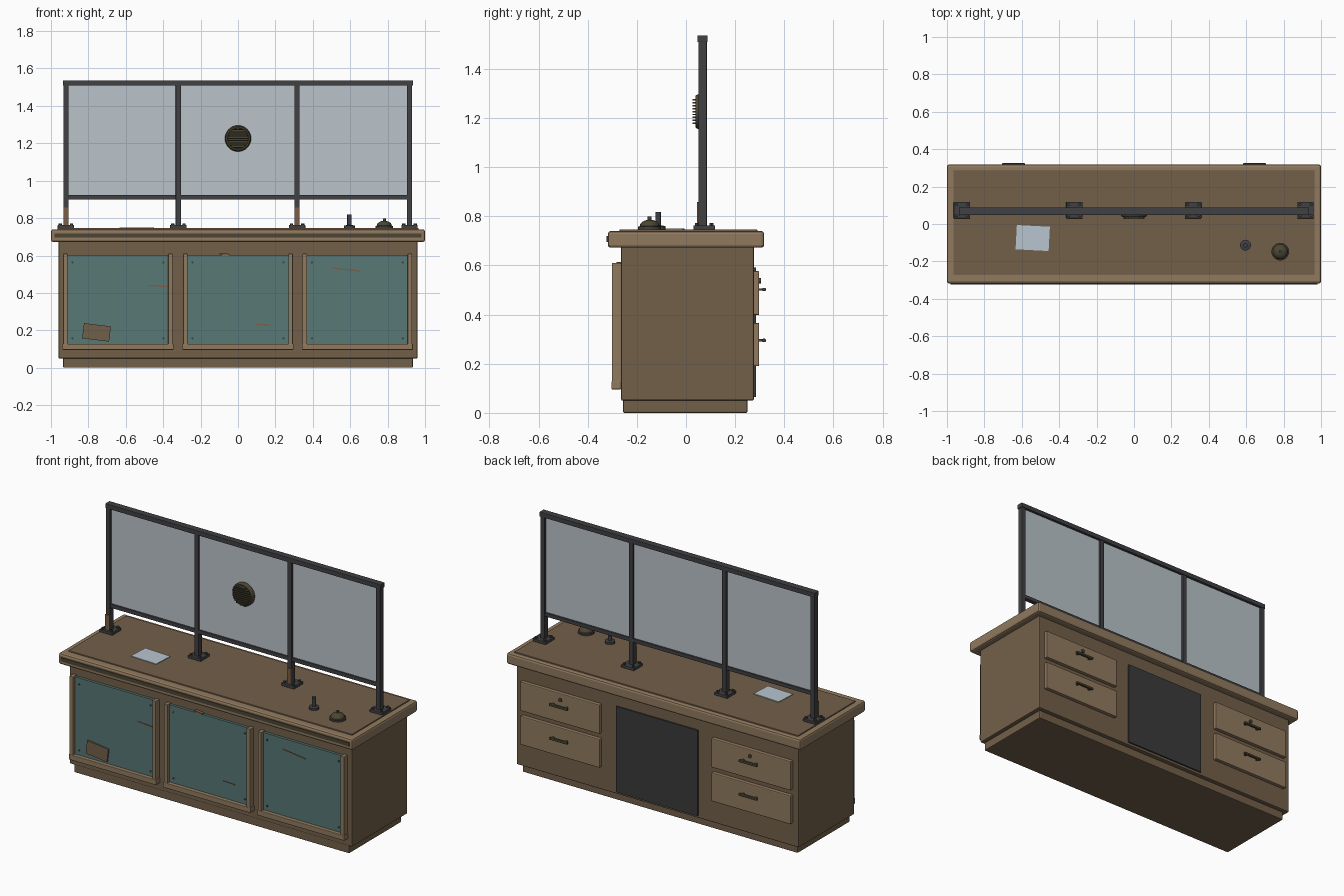
import bpy, bmesh, math
from mathutils import Matrix, Vector

cube = bpy.data.objects.get("Cube")
if cube:
    bpy.data.objects.remove(cube, do_unlink=True)


def material(name, r, g, b):
    m = bpy.data.materials.new(name)
    m.use_nodes = True
    m.diffuse_color = (r, g, b, 1)
    m.node_tree.nodes["Principled BSDF"].inputs["Base Color"].default_value = (r, g, b, 1)
    return m


wood = material("brown wood", .171, .115, .068)
trim = material("light wood", .283, .195, .114)
teal = material("teal paint", .095, .188, .178)
metal = material("dark metal", .052, .052, .057)
glass = material("pale glass", .49, .55, .585)
brass = material("old brass", .07, .06, .033)
charcoal = material("charcoal", .043, .043, .043)
paper = material("paper", .48, .56, .63)
rust = material("rust", .2, .11, .06)


def finish(name, bm, mat, smooth=False):
    mesh = bpy.data.meshes.new(name)
    bm.to_mesh(mesh)
    bm.free()
    mesh.materials.append(mat)
    ob = bpy.data.objects.new(name, mesh)
    bpy.context.collection.objects.link(ob)
    if smooth:
        bpy.ops.object.select_all(action='DESELECT')
        ob.select_set(True)
        bpy.context.view_layer.objects.active = ob
        bpy.ops.object.shade_smooth_by_angle(angle=math.radians(40))
    return ob


def box(name, mat, x, y, z, bevel=0, tilt=0, axis='Y'):
    """Box from (min, max) pairs, turned by tilt degrees about its centre."""
    bm = bmesh.new()
    bmesh.ops.create_cube(bm, size=1)
    bmesh.ops.scale(bm, vec=(x[1] - x[0], y[1] - y[0], z[1] - z[0]), verts=bm.verts)
    if bevel:
        bmesh.ops.bevel(bm, geom=bm.edges[:], offset=bevel, segments=2,
                        profile=.5, affect='EDGES')
    centre = Vector((sum(x) / 2, sum(y) / 2, sum(z) / 2))
    bm.transform(Matrix.Translation(centre) @ Matrix.Rotation(math.radians(tilt), 4, axis))
    return finish(name, bm, mat)


def lathe(name, mat, at, profile, sides=24, forward=False):
    """Spin a (radius, height) profile about z, or about -y if forward."""
    bm = bmesh.new()
    verts = [bm.verts.new((r, 0, h)) for r, h in profile]
    edges = [bm.edges.new(p) for p in zip(verts, verts[1:])]
    bmesh.ops.spin(bm, geom=verts + edges, axis=(0, 0, 1), cent=(0, 0, 0),
                   angle=math.tau, steps=sides)
    bmesh.ops.remove_doubles(bm, verts=bm.verts, dist=1e-5)
    bmesh.ops.recalc_face_normals(bm, faces=bm.faces)
    turn = Matrix.Rotation(math.pi / 2, 4, 'X') if forward else Matrix()
    bm.transform(Matrix.Translation(at) @ turn)
    return finish(name, bm, mat, True)


def disc(r, h):
    return [(0, 0), (r, 0), (r, h), (0, h)]


# Cabinet and worktop
box("plinth", wood, (-.935, .935), (-.256, .25), (0, .06), .005)
box("cabinet_body", wood, (-.96, .96), (-.264, .276), (.05, .68), .006)
box("worktop_edge", trim, (-1, 1), (-.318, .318), (.672, .74), .012)
box("worktop_surface", wood, (-.965, .965), (-.27, .29), (.73, .747), .003)
box("worktop_front_strip", brass, (-.98, .98), (-.323, -.31), (.696, .719))

# Three painted front panels with side stiles and a bottom rail
for n, cx in enumerate((-.642, 0, .638)):
    box(f"front_panel_{n}", teal, (cx - .28, cx + .28), (-.28, -.262), (.11, .602))
    for s in (-1, 1):
        a = cx + s * .281
        box(f"panel_stile_{n}", trim, (a - .012, a + .012), (-.302, -.264), (.1, .61), .003)
        for z in (.157, .563):
            lathe("panel_rivet", metal, (cx + s * .243, -.279, z), disc(.006, .005), 10, True)
    box(f"panel_rail_{n}", trim, (cx - .297, cx + .297), (-.304, -.264), (.096, .128), .003)

# Repair patch and scratches
box("repair_patch", wood, (-.829, -.684), (-.289, -.279), (.148, .23), 0, 7)
for x0, x1, z, tilt in ((-.485, -.375, .437, 4), (.095, .175, .23, 2), (.5, .655, .525, 7)):
    box("scratch", rust, (x0, x1), (-.283, -.279), (z - .003, z + .003), 0, tilt)
box("top_chip", rust, (-.1, -.045), (-.283, -.262), (.603, .611), 0, 5)

# Back drawers with pulls and locks
for s in (-1, 1):
    cx = s * .65
    for z0, z1, hz in ((.19, .366, .295), (.398, .577, .502)):
        box("drawer_front", trim, (cx - .27, cx + .27), (.27, .298), (z0, z1), .005)
        hx = s * .645
        box("drawer_pull", brass, (hx - .062, hx + .062), (.31, .325), (hz - .007, hz + .007), .004)
        for e in (-.045, .045):
            box("pull_mount", brass, (hx + e - .006, hx + e + .006), (.295, .315),
                (hz - .005, hz + .005))
    lathe("drawer_lock", brass, (s * .645, .305, .538), disc(.011, .012), 14, True)
box("back_recess_panel", charcoal, (-.277, .277), (.27, .285), (.065, .592))

# Glass screen in its metal frame
posts = (-.92, -.319, .316, .917)
for n, px in enumerate(posts):
    box(f"screen_post_{n}", metal, (px - .014, px + .014), (.05, .085), (.75, 1.515), .002)
    box(f"post_foot_{n}", metal, (px - .044, px + .044), (.03, .118), (.745, .763), .003)
    for sx in (-1, 1):
        for sy in (-1, 1):
            lathe("foot_bolt", metal, (px + sx * .03, .074 + sy * .03, .761),
                  disc(.009, .011), 6)
for px in (posts[0], posts[2]):
    box("rusted_post_plate", rust, (px - .014, px + .014), (.044, .052), (.763, .857))
box("screen_top_rail", metal, (-.936, .936), (.047, .088), (1.508, 1.536), .002)
box("screen_bottom_rail", metal, (-.92, .92), (.054, .082), (.9, .923), .002)
for n, (a, b) in enumerate(zip(posts, posts[1:])):
    box(f"glass_pane_{n}", glass, (a + .012, b - .012), (.064, .072), (.92, 1.51))

# Round speaking grille on the middle pane
lathe("grille_ring", brass, (0, .066, 1.226),
      [(0, 0), (.07, 0), (.07, .02), (.064, .028), (.056, .028), (.055, .018), (0, .018)],
      32, True)
for i in range(-4, 5):
    z = i * .012
    w = math.sqrt(.057 ** 2 - z ** 2)
    box("grille_slat", brass, (-w, w), (.026, .05), (1.226 + z - .003, 1.226 + z + .003))

# Service bell, stamp and sheet of paper on the worktop
dome = [(.04 * math.cos(t), .014 + .026 * math.sin(t))
        for t in [i * math.pi / 12 for i in range(7)]]
lathe("bell_base", metal, (.782, -.148, .746), disc(.047, .012), 24)
lathe("bell_dome", brass, (.782, -.148, .746), [(0, .012), (.044, .012)] + dome)
lathe("bell_button", brass, (.782, -.148, .78), disc(.008, .018), 12)
lathe("stamp", metal, (.596, -.113, .746),
      [(0, 0), (.029, 0), (.029, .014), (.012, .017), (.012, .072), (0, .072)], 20)
box("paper_sheet", paper, (-.63, -.453), (-.14, -.01), (.746, .751), 0, -3, 'Z')
